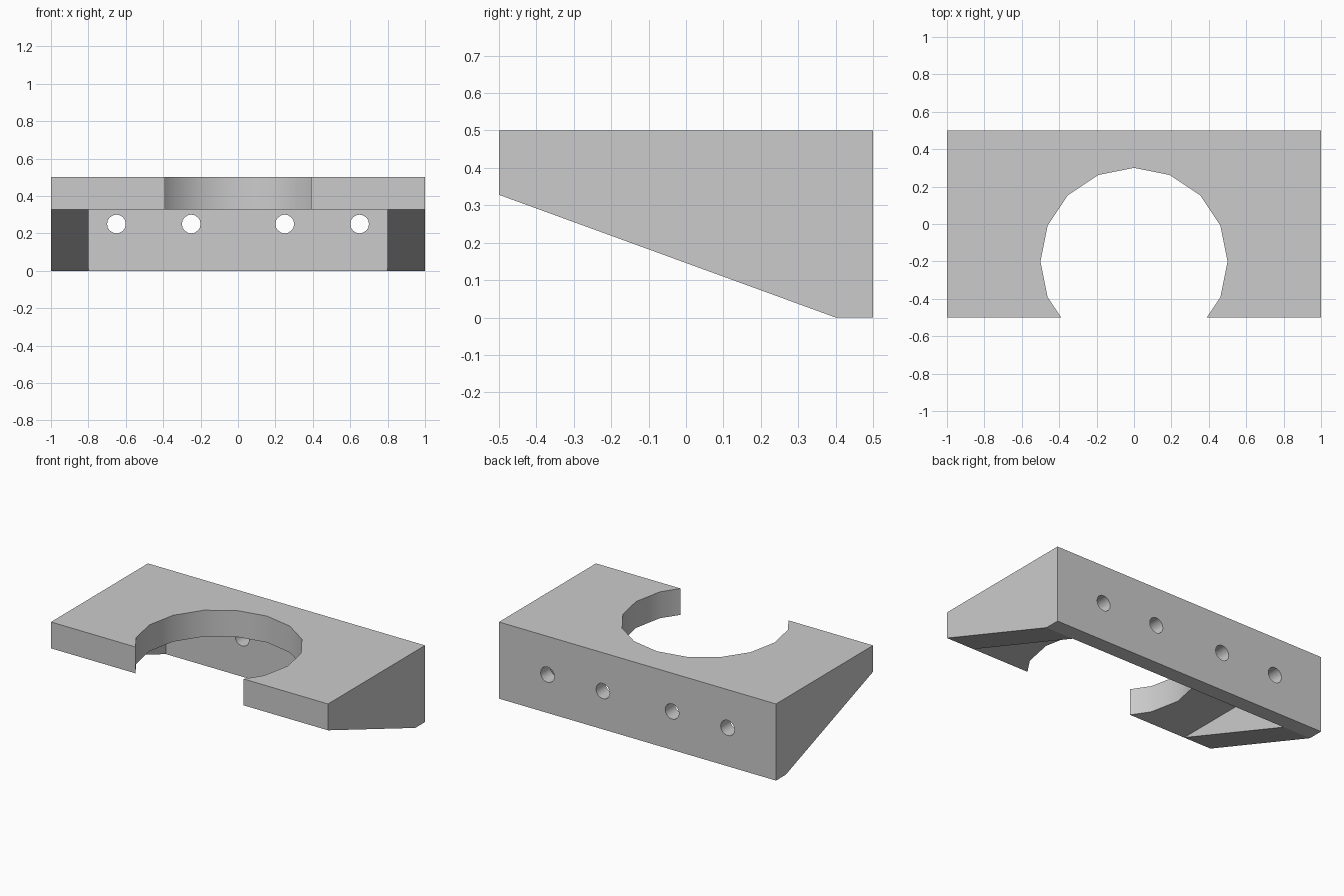
import bpy, bmesh, math
from mathutils import Matrix, Vector

cube = bpy.data.objects.get("Cube")
if cube:
    bpy.data.objects.remove(cube, do_unlink=True)

PLATE_BOTTOM = 0.328
WALL_FRONT = 0.4

grey = bpy.data.materials.new("light_grey")
grey.use_nodes = True
grey.diffuse_color = (0.6, 0.6, 0.6, 1)
grey.node_tree.nodes["Principled BSDF"].inputs["Base Color"].default_value = (0.6, 0.6, 0.6, 1)


def make_object(name, bm):
    bmesh.ops.recalc_face_normals(bm, faces=bm.faces)
    mesh = bpy.data.meshes.new(name)
    bm.to_mesh(mesh)
    bm.free()
    mesh.materials.append(grey)
    obj = bpy.data.objects.new(name, mesh)
    bpy.context.collection.objects.link(obj)
    return obj


def box(name, lo, hi):
    lo, hi = Vector(lo), Vector(hi)
    bm = bmesh.new()
    bmesh.ops.create_cube(bm, size=1, matrix=Matrix.Translation((lo + hi) / 2) @ Matrix.Diagonal((*(hi - lo), 1)))
    return make_object(name, bm)


def cylinder(name, centre, radius, depth, turn=0):
    bm = bmesh.new()
    bmesh.ops.create_cone(bm, cap_ends=True, segments=16, radius1=radius, radius2=radius, depth=depth,
                          matrix=Matrix.Translation(centre) @ Matrix.Rotation(turn, 4, "X"))
    return make_object(name, bm)


def cut(target, cutter):
    cutter.hide_render = True
    mod = target.modifiers.new("cut", "BOOLEAN")
    mod.operation = "DIFFERENCE"
    mod.solver = "EXACT"
    mod.object = cutter
    bpy.context.view_layer.objects.active = target
    bpy.ops.object.modifier_apply(modifier=mod.name)
    bpy.data.objects.remove(cutter, do_unlink=True)


# Bracket body: side profile with a sloped underside, extruded across the width
profile = [(-0.5, 0.5), (-0.5, PLATE_BOTTOM), (WALL_FRONT, 0), (0.5, 0), (0.5, 0.5)]
bm = bmesh.new()
side = bm.faces.new([bm.verts.new((-1, y, z)) for y, z in profile])
extruded = bmesh.ops.extrude_face_region(bm, geom=[side])["geom"]
bmesh.ops.translate(bm, vec=(2, 0, 0), verts=[v for v in extruded if isinstance(v, bmesh.types.BMVert)])
bracket = make_object("shelf_bracket", bm)

# Hollow below the plate, leaving a back wall and two side gussets
cut(bracket, box("hollow_cutter", (-0.8, -1, -1), (0.8, WALL_FRONT, PLATE_BOTTOM)))

# Round bite through the plate, open at the front
cut(bracket, cylinder("bite_cutter", (0, -0.2, 0.5), 0.5, 0.8))

# Screw holes through the back wall
for x in (-0.65, -0.25, 0.25, 0.65):
    cut(bracket, cylinder("hole_cutter", (x, 0.45, 0.25), 0.05, 0.4, math.pi / 2))

# Smooth the round walls, keep the sloped undersides flat
bpy.ops.object.select_all(action="DESELECT")
bracket.select_set(True)
bpy.context.view_layer.objects.active = bracket
bpy.ops.object.shade_smooth_by_angle(angle=math.radians(30))
for face in bracket.data.polygons:
    if abs(face.normal.x) < 0.01 and face.normal.z < -0.01:
        face.use_smooth = False
